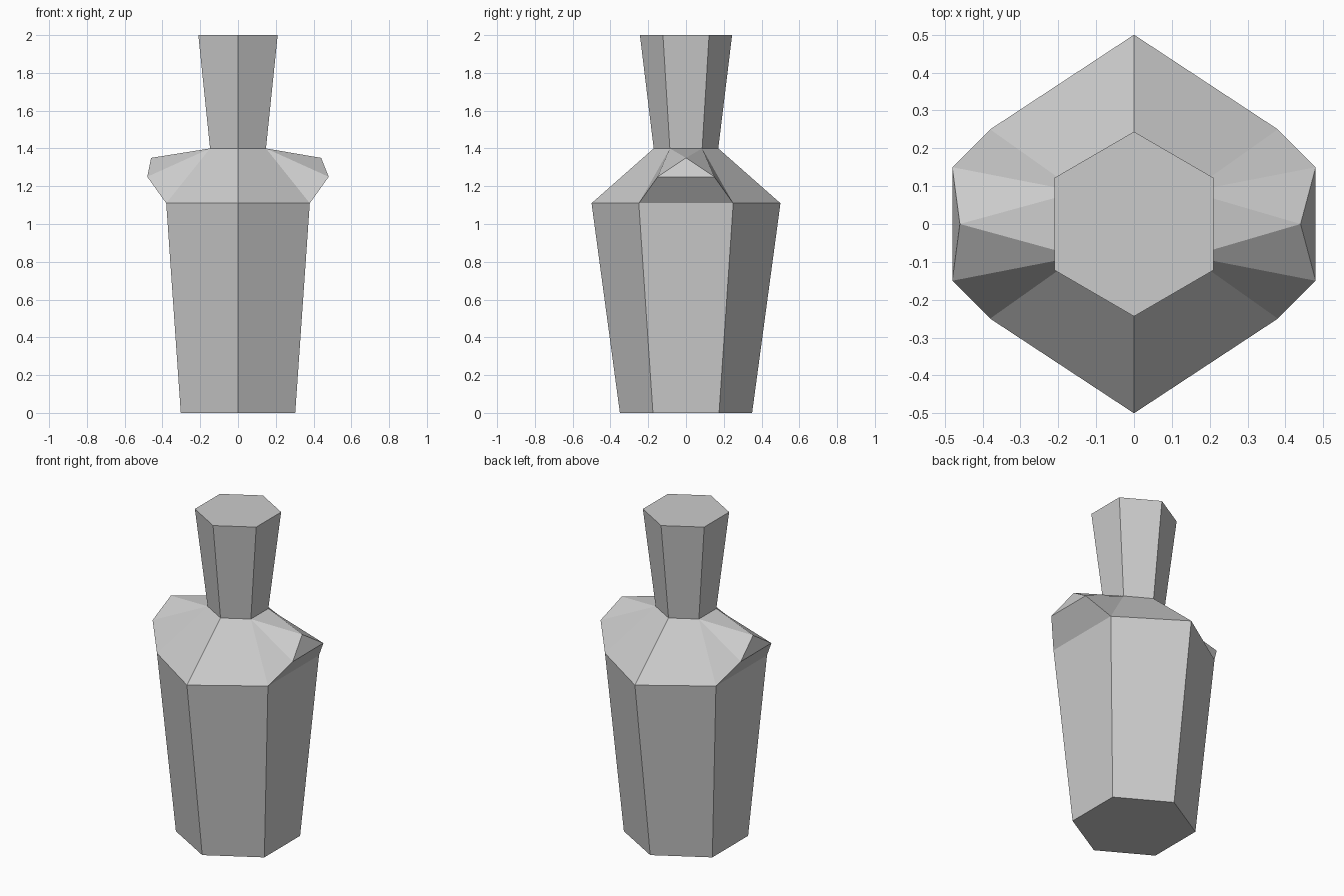
import bpy
import bmesh

if "Cube" in bpy.data.objects:
    bpy.data.objects.remove(bpy.data.objects["Cube"])

bm = bmesh.new()


def hex_ring(x, y, z):
    """Six-sided ring with points on the front and back, flats on the sides."""
    pts = [(0, -y), (x, -y / 2), (x, y / 2), (0, y), (-x, y / 2), (-x, -y / 2)]
    return [bm.verts.new((px, py, z)) for px, py in pts]


def wall(low, high, sides):
    for i in sides:
        j = (i + 1) % 6
        bm.faces.new((low[i], low[j], high[j], high[i]))


def lug(low_a, low_b, top_a, top_b, side, peak_x):
    """Faceted bulge filling one side of the shoulder; a to b runs counterclockwise."""
    a = bm.verts.new((side * 0.48, -side * 0.15, 1.25))
    b = bm.verts.new((side * 0.48, side * 0.15, 1.25))
    peak = bm.verts.new((peak_x, 0, 1.35))
    for face in ((low_a, low_b, b, a), (a, b, peak), (low_a, a, top_a),
                 (a, peak, top_a), (peak, top_b, top_a),
                 (b, top_b, peak), (low_b, top_b, b)):
        bm.faces.new(face)


# Rings of the body, neck and rim
base = hex_ring(0.303, 0.35, 0)
shoulder = hex_ring(0.38, 0.5, 1.11)
neck = hex_ring(0.148, 0.171, 1.4)
rim = hex_ring(0.21, 0.244, 2)

# Tapered body, sloping shoulder and flared neck
wall(base, shoulder, range(6))
wall(shoulder, neck, (0, 2, 3, 5))
wall(neck, rim, range(6))

# Side lugs
lug(shoulder[1], shoulder[2], neck[1], neck[2], 1, 0.44)
lug(shoulder[4], shoulder[5], neck[4], neck[5], -1, -0.46)

# Bottom and top caps
bm.faces.new(base[::-1])
bm.faces.new(rim)

bmesh.ops.recalc_face_normals(bm, faces=bm.faces)
mesh = bpy.data.meshes.new("bottle")
bm.to_mesh(mesh)
bm.free()
bpy.context.collection.objects.link(bpy.data.objects.new("bottle", mesh))
